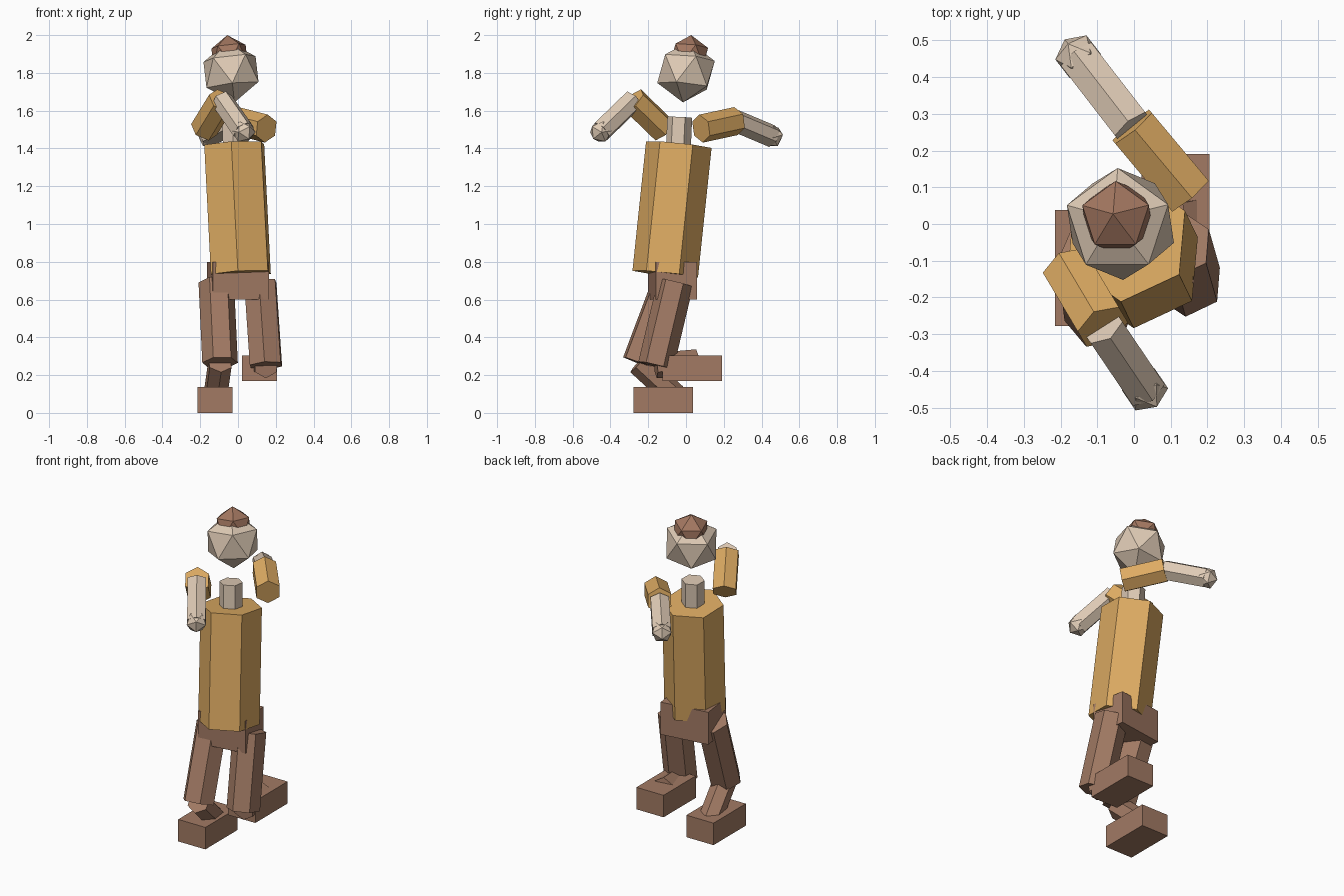
import bpy
import bmesh
from math import radians, cos, sin
from mathutils import Vector, Matrix

cube = bpy.data.objects.get("Cube")
if cube:
    bpy.data.objects.remove(cube, do_unlink=True)


def material(name, rgb):
    mat = bpy.data.materials.new(name)
    mat.use_nodes = True
    color = (*rgb, 1)
    mat.diffuse_color = color
    mat.node_tree.nodes["Principled BSDF"].inputs["Base Color"].default_value = color
    return mat


GOLD = material("golden shirt", (0.73, 0.41, 0.125))
SKIN = material("pale skin", (0.73, 0.59, 0.46))
BROWN = material("brown trousers", (0.36, 0.195, 0.127))
HAIR = material("brown hair", (0.367, 0.185, 0.118))


def finish(name, bm, mat):
    bmesh.ops.recalc_face_normals(bm, faces=bm.faces)
    mesh = bpy.data.meshes.new(name)
    bm.to_mesh(mesh)
    bm.free()
    mesh.materials.append(mat)
    obj = bpy.data.objects.new(name, mesh)
    bpy.context.collection.objects.link(obj)


def aim(axis):
    """Rotation taking +z to axis; local y stays up for flat limbs."""
    axis = Vector(axis)
    if abs(axis.normalized().z) > 0.8:
        return Vector((0, 0, 1)).rotation_difference(axis).to_matrix().to_4x4()
    return axis.to_track_quat('Z', 'Y').to_matrix().to_4x4()


def prism(name, start, end, radius, corner, mat):
    """Hexagonal prism between two points, first corner at the given angle."""
    start, end = Vector(start), Vector(end)
    turn = aim(end - start)
    bm = bmesh.new()
    rings = []
    for centre in (start, end):
        angles = [radians(corner + 60 * i) for i in range(6)]
        rings.append([bm.verts.new(centre + turn @ Vector((radius * cos(a), radius * sin(a), 0)))
                      for a in angles])
        bm.faces.new(rings[-1])
    for i in range(6):
        j = (i + 1) % 6
        bm.faces.new((rings[0][i], rings[0][j], rings[1][j], rings[1][i]))
    finish(name, bm, mat)


def ball(name, centre, radius, axis, mat):
    bm = bmesh.new()
    turn = Matrix.Translation(centre) @ aim(axis) @ Matrix.Rotation(radians(90), 4, 'Z')
    bmesh.ops.create_icosphere(bm, subdivisions=1, radius=radius, matrix=turn)
    finish(name, bm, mat)


def box(name, centre, size, yaw, mat):
    bm = bmesh.new()
    place = Matrix.Translation(centre) @ Matrix.Rotation(radians(yaw), 4, 'Z')
    bmesh.ops.create_cube(bm, size=1, matrix=place @ Matrix.Diagonal((*size, 1)))
    finish(name, bm, mat)


# Head and hair
tilt = (-0.04, 0.035, 0.355)
ball("head", (-0.037, 0, 1.805), 0.163, tilt, SKIN)
ball("hair", (-0.045, 0.017, 1.894), 0.107, tilt, HAIR)

# Trunk
prism("neck", (-0.02, -0.04, 1.41), (-0.025, -0.033, 1.565), 0.066, 25, SKIN)
prism("torso", (0.015, -0.11, 0.735), (-0.02, -0.038, 1.42), 0.175, 25, GOLD)
box("pelvis", (0, -0.072, 0.7), (0.3, 0.22, 0.2), 8, BROWN)

# Arms: shoulder, elbow, hand
arms = {
    "right": ((-0.18, -0.12, 1.5), (-0.085, -0.28, 1.655), (0.03, -0.45, 1.49)),
    "left": ((0.15, 0.08, 1.505), (-0.005, 0.265, 1.545), (-0.152, 0.455, 1.465)),
}
for side, (shoulder, elbow, hand) in arms.items():
    prism(side + "_upper_arm", shoulder, elbow, 0.075, 30, GOLD)
    prism(side + "_forearm", elbow, hand, 0.06, 30, SKIN)
    ball(side + "_hand", hand, 0.063, Vector(hand) - Vector(elbow), SKIN)

# Legs: hip, knee, ankle, foot centre
legs = {
    "right": ((-0.115, -0.09, 0.69), (-0.095, -0.25, 0.265),
              (-0.12, -0.06, 0.09), (-0.122, -0.12, 0.068)),
    "left": ((0.118, -0.055, 0.69), (0.148, -0.16, 0.25),
             (0.115, 0.06, 0.27), (0.113, 0.033, 0.236)),
}
for side, (hip, knee, ankle, foot) in legs.items():
    prism(side + "_thigh", hip, knee, 0.095, 6, BROWN)
    prism(side + "_shin", knee, ankle, 0.067, 30, BROWN)
    box(side + "_foot", foot, (0.186, 0.316, 0.136), 0, BROWN)
